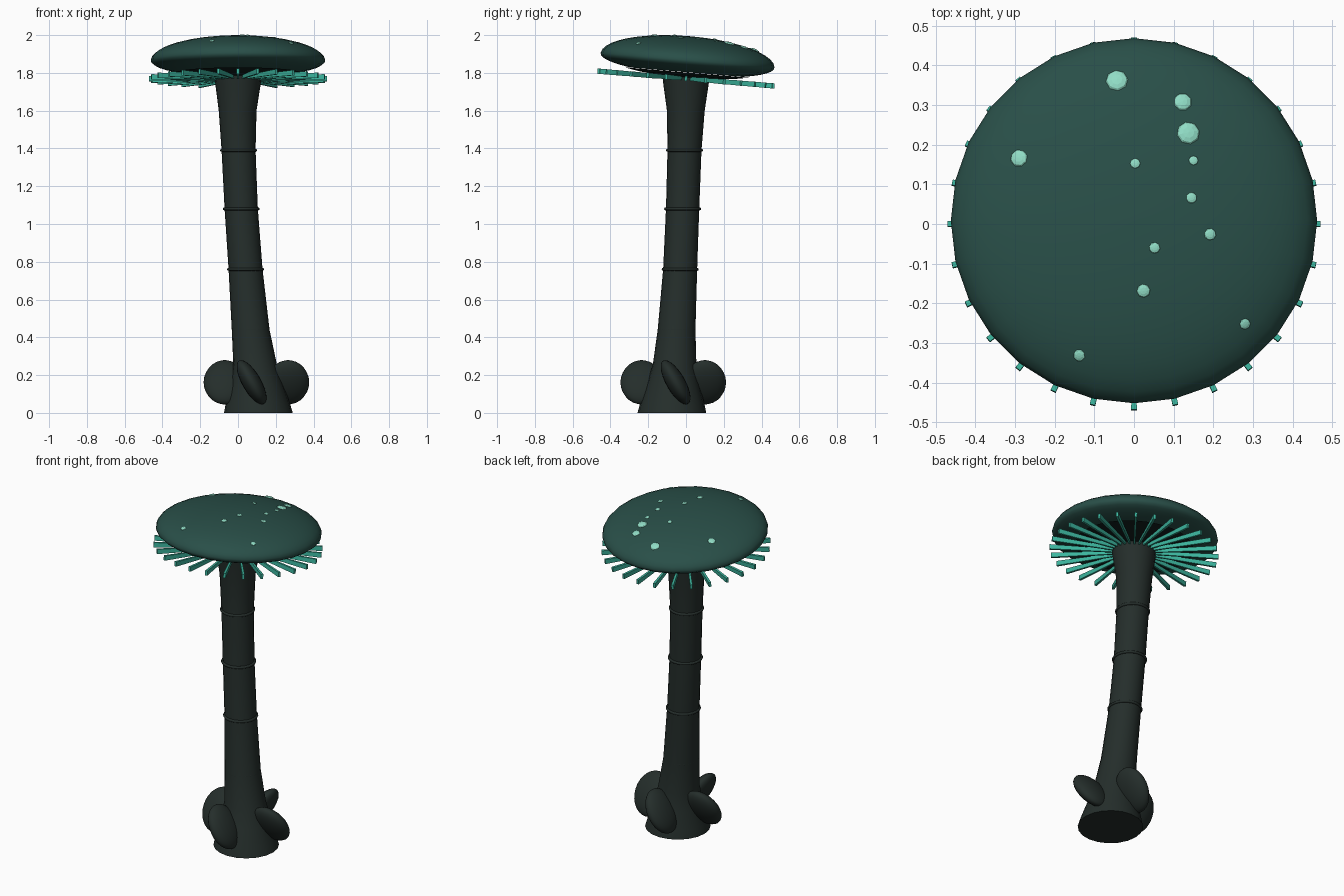
import bpy, bmesh
from math import pi, sin, cos, sqrt, radians
from mathutils import Matrix, Vector

if "Cube" in bpy.data.objects:
    bpy.data.objects.remove(bpy.data.objects["Cube"])


def material(name, rgb):
    m = bpy.data.materials.new(name)
    m.diffuse_color = (*rgb, 1)
    m.use_nodes = True
    m.node_tree.nodes["Principled BSDF"].inputs["Base Color"].default_value = m.diffuse_color
    return m


STEM = material("stem_dark", (0.018, 0.027, 0.024))
CAP = material("cap_green", (0.022, 0.078, 0.065))
UNDER = material("underside_dark", (0.006, 0.014, 0.013))
GILL = material("gill_teal", (0.045, 0.46, 0.34))
SPOT = material("spot_mint", (0.28, 0.72, 0.56))


def finish(bm, name, mat, smooth=True):
    bmesh.ops.recalc_face_normals(bm, faces=bm.faces)
    me = bpy.data.meshes.new(name)
    bm.to_mesh(me)
    bm.free()
    ob = bpy.data.objects.new(name, me)
    bpy.context.collection.objects.link(ob)
    me.materials.append(mat)
    if smooth:
        bpy.ops.object.select_all(action='DESELECT')
        ob.select_set(True)
        bpy.context.view_layer.objects.active = ob
        bpy.ops.object.shade_smooth_by_angle(angle=radians(45))
    return ob


def loft(name, rings, sides, mat, matrix=Matrix()):
    """Closed tube through circles given as (x, y, z, radius)."""
    bm = bmesh.new()
    loops = [[bm.verts.new((x + r * cos(2 * pi * i / sides), y + r * sin(2 * pi * i / sides), z))
              for i in range(sides)] for x, y, z, r in rings]
    for a, b in zip(loops, loops[1:]):
        for i in range(sides):
            j = (i + 1) % sides
            bm.faces.new((a[i], a[j], b[j], b[i]))
    bm.faces.new(loops[0])
    bm.faces.new(loops[-1])
    bm.transform(matrix)
    return finish(bm, name, mat)


# Leaning stem with flared foot
path = [(0.108, -0.075, 0.0, 0.182), (0.105, -0.073, 0.05, 0.17), (0.1, -0.068, 0.15, 0.14),
        (0.09, -0.06, 0.26, 0.115), (0.067, -0.05, 0.44, 0.1), (0.04, -0.031, 0.76, 0.09),
        (0.017, -0.018, 1.08, 0.088), (0.003, -0.008, 1.39, 0.09), (-0.002, -0.001, 1.6, 0.1),
        (0.0, 0.0, 1.74, 0.12), (0.0, 0.0, 1.79, 0.125)]
loft("stem", path, 20, STEM)

# Thin rings around the stem
for n, (x, y, z, R) in enumerate([(0.067, -0.05, 0.44, 0.092), (0.04, -0.031, 0.76, 0.09),
                                  (0.017, -0.018, 1.08, 0.09), (0.003, -0.008, 1.39, 0.09)]):
    bpy.ops.mesh.primitive_torus_add(major_radius=R, minor_radius=0.008, major_segments=24,
                                     minor_segments=8, location=(x, y, z))
    ring = bpy.context.object
    ring.name = f"stem_ring_{n + 1}"
    ring.data.materials.append(STEM)
    bpy.ops.object.shade_smooth_by_angle(angle=radians(60))

# Four tilted lobes around the foot
for n, (x, y) in enumerate([(0.265, -0.055), (0.095, 0.1), (-0.07, -0.068), (0.072, -0.235)]):
    bm = bmesh.new()
    bmesh.ops.create_uvsphere(bm, u_segments=20, v_segments=14, radius=1)
    bm.transform(Matrix.Translation((x, y, 0.162)) @ Matrix.Rotation(n * pi / 2, 4, 'Z')
                 @ Matrix.Rotation(radians(30), 4, 'X') @ Matrix.Diagonal((0.112, 0.05, 0.132, 1)))
    finish(bm, f"foot_lobe_{n + 1}", STEM)

# Everything on the cap shares one slight backward tilt
tilt = Matrix.Translation((0, 0, 1.77)) @ Matrix.Rotation(radians(-4.8), 4, 'X')
R, MID, TOP, LOW = 0.462, 0.095, 0.13, 0.08

# Cap: flattened dome with rounded rim
cap = []
for i in range(17):
    a = radians(-50 + 138 * i / 16)
    cap.append((0, 0, MID + (TOP if a > 0 else LOW) * sin(a), R * cos(a)))
loft("cap", cap, 28, CAP, tilt)

# Dark underside between cap and stem
loft("cap_underside", [(0, 0, 0.005, 0.11), (0, 0, 0.018, 0.25), (0, 0, 0.032, 0.33)], 28, UNDER, tilt)

# Radial gills
bm = bmesh.new()
for i in range(28):
    geo = bmesh.ops.create_cube(bm, size=1)["verts"]
    for v in geo:
        inner = v.co.x < 0
        v.co = Vector((0.08 if inner else 0.47, v.co.y * (0.009 if inner else 0.014),
                       v.co.z * (0.018 if inner else 0.028)))
    bmesh.ops.transform(bm, verts=geo, matrix=tilt @ Matrix.Rotation(2 * pi * i / 28, 4, 'Z'))
finish(bm, "gills", GILL, smooth=False)

# Flat spots scattered on the dome
spots = [(-0.043, 0.365, 0.028), (0.123, 0.31, 0.023), (0.137, 0.23, 0.029), (0.15, 0.16, 0.012),
         (0.003, 0.152, 0.013), (-0.29, 0.168, 0.022), (0.145, 0.065, 0.014), (0.192, -0.027, 0.015),
         (0.052, -0.062, 0.014), (0.024, -0.17, 0.017), (0.28, -0.25, 0.014), (-0.138, -0.33, 0.015)]
bm = bmesh.new()
for x, y, r in spots:
    y -= 0.017
    h = TOP * sqrt(1 - (x * x + y * y) / R ** 2)
    normal = Vector((x / R ** 2, y / R ** 2, h / TOP ** 2))
    geo = bmesh.ops.create_uvsphere(bm, u_segments=8, v_segments=6, radius=r)["verts"]
    bmesh.ops.transform(bm, verts=geo, matrix=tilt @ Matrix.Translation((x, y, MID + h))
                        @ normal.to_track_quat('Z', 'Y').to_matrix().to_4x4()
                        @ Matrix.Diagonal((1, 1, 0.3, 1)))
finish(bm, "cap_spots", SPOT, smooth=False)
